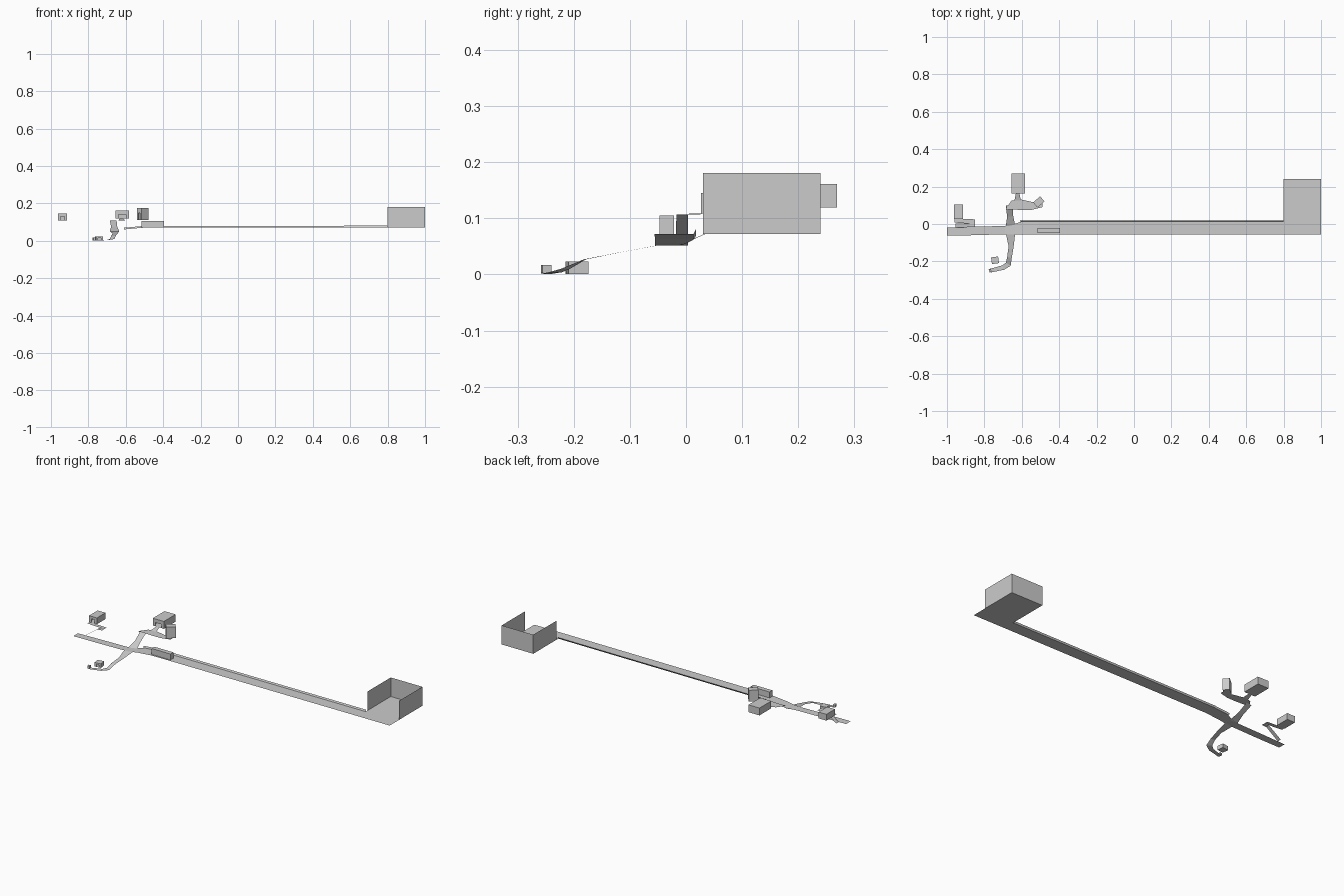
import bpy, bmesh, math
from mathutils import Matrix, Vector

if "Cube" in bpy.data.objects:
    bpy.data.objects.remove(bpy.data.objects["Cube"])


def finish(name, bm):
    me = bpy.data.meshes.new(name)
    bm.to_mesh(me)
    bm.free()
    ob = bpy.data.objects.new(name, me)
    bpy.context.collection.objects.link(ob)
    return ob


def ribbon(name, rows):
    """Single-sided strip through pairs of edge points."""
    bm = bmesh.new()
    vs = [(bm.verts.new(a), bm.verts.new(b)) for a, b in rows]
    for (a, b), (c, d) in zip(vs, vs[1:]):
        f = bm.faces.new((a, b, d, c))
        f.normal_update()
        if f.normal.z < -1e-6:
            f.normal_flip()
    return finish(name, bm)


def path(name, pts):
    """Ground path from centre points (x, y, z, width)."""
    rows = []
    for i, (x, y, z, w) in enumerate(pts):
        p, q = pts[max(i - 1, 0)], pts[min(i + 1, len(pts) - 1)]
        t = Vector((q[0] - p[0], q[1] - p[1], 0)).normalized()
        n = Vector((-t.y, t.x, 0)) * w / 2
        c = Vector((x, y, z))
        rows.append((c + n, c - n))
    return ribbon(name, rows)


def box(name, centre, size, turn=0):
    bm = bmesh.new()
    m = Matrix.Translation(centre) @ Matrix.Rotation(math.radians(turn), 4, 'Z') @ Matrix.Diagonal((*size, 1))
    bmesh.ops.create_cube(bm, size=1, matrix=m)
    return finish(name, bm)


def house(name, centre, size, turn=0, door=0.4, tall=0.6):
    """Thin-walled building with a doorway in its front face."""
    bm = bmesh.new()

    def quad(*pts):
        bm.faces.new([bm.verts.new(p) for p in pts])

    h, d, t = 0.5, door / 2, -0.5 + tall
    quad((-h, -h, h), (h, -h, h), (h, h, h), (-h, h, h))
    quad((-h, -h, -h), (-h, h, -h), (h, h, -h), (h, -h, -h))
    quad((h, -h, -h), (h, h, -h), (h, h, h), (h, -h, h))
    quad((-h, h, -h), (-h, -h, -h), (-h, -h, h), (-h, h, h))
    quad((h, h, -h), (-h, h, -h), (-h, h, h), (h, h, h))
    # front wall around the door
    quad((-h, -h, -h), (-d, -h, -h), (-d, -h, h), (-h, -h, h))
    quad((d, -h, -h), (h, -h, -h), (h, -h, h), (d, -h, h))
    quad((-d, -h, t), (d, -h, t), (d, -h, h), (-d, -h, h))
    m = Matrix.Translation(centre) @ Matrix.Rotation(math.radians(turn), 4, 'Z') @ Matrix.Diagonal((*size, 1))
    bm.transform(m)
    bmesh.ops.remove_doubles(bm, verts=bm.verts, dist=1e-5)
    return finish(name, bm)


# long road, dropping to the crossing at the left
ribbon("main_road", [((x, y0, z), (x, y1, z)) for x, y0, y1, z in (
    (-1, -0.062, -0.02, 0.052), (-0.86, -0.060, -0.015, 0.052), (-0.69, -0.055, -0.01, 0.052),
    (-0.64, -0.055, 0.0, 0.055), (-0.60, -0.055, 0.013, 0.062),
    (-0.51, -0.056, 0.013, 0.070), (0.8, -0.056, 0.013, 0.072))])
ribbon("end_yard", [((0.8, -0.056, 0.072), (0.8, 0.24, 0.072)),
                    ((1, -0.056, 0.072), (1, 0.24, 0.072))])

# bank along the far side of the road
ribbon("road_bank", [((x, 0.013, z), (x, 0.018, z + 0.009)) for x, z in
                     ((-0.61, 0.061), (-0.51, 0.070), (0.8, 0.072))])

# three walls around the yard, open to the road
ribbon("yard_walls", [((x, y, 0.072), (x, y, 0.181)) for x, y in
                      ((0.8, 0.03), (0.8, 0.24), (1, 0.24), (1, 0.03))])

# roadside block
box("roadside_block", (-0.455, -0.034, 0.088), (0.12, 0.026, 0.034))

# path down to the low hut
path("south_path", [(-0.66, -0.05, 0.052, 0.05), (-0.657, -0.12, 0.039, 0.027),
                    (-0.666, -0.18, 0.027, 0.025), (-0.672, -0.215, 0.010, 0.03),
                    (-0.70, -0.233, 0.004, 0.025), (-0.77, -0.25, 0.001, 0.02)])
house("low_hut", (-0.743, -0.194, 0.012), (0.038, 0.036, 0.023), 8)
box("path_end_post", (-0.769, -0.249, 0.0095), (0.012, 0.017, 0.014), 12)

# path up to the two houses
path("north_path", [(-0.66, -0.01, 0.053, 0.05), (-0.662, 0.04, 0.075, 0.033),
                    (-0.667, 0.10, 0.108, 0.036)])
ribbon("upper_terrace", [((x, y0, 0.11), (x, y1, 0.11)) for x, y0, y1 in (
    (-0.685, 0.075, 0.082), (-0.655, 0.078, 0.125), (-0.60, 0.075, 0.13),
    (-0.545, 0.076, 0.118), (-0.49, 0.09, 0.11))])
path("house_steps", [(-0.622, 0.125, 0.11, 0.035), (-0.622, 0.165, 0.12, 0.018)])
house("upper_house", (-0.619, 0.216, 0.14), (0.07, 0.106, 0.042), 0, 0.55, 0.5)
house("tall_tower", (-0.509, 0.118, 0.143), (0.036, 0.05, 0.065), -50)

# ramp doubling back to the left house
ribbon("left_ramp", [((-0.955, -0.019, 0.052), (-0.955, 0.004, 0.052)),
                     ((-0.88, -0.017, 0.105), (-0.88, 0.004, 0.105)),
                     ((-0.85, -0.017, 0.107), (-0.85, 0.004, 0.107))])
ribbon("left_landing", [((-0.96, 0.008, 0.109), (-0.96, 0.03, 0.109)),
                        ((-0.91, 0.004, 0.108), (-0.91, 0.027, 0.108)),
                        ((-0.85, 0.004, 0.107), (-0.85, 0.025, 0.107))])
house("left_house", (-0.938, 0.066, 0.127), (0.05, 0.078, 0.036))
